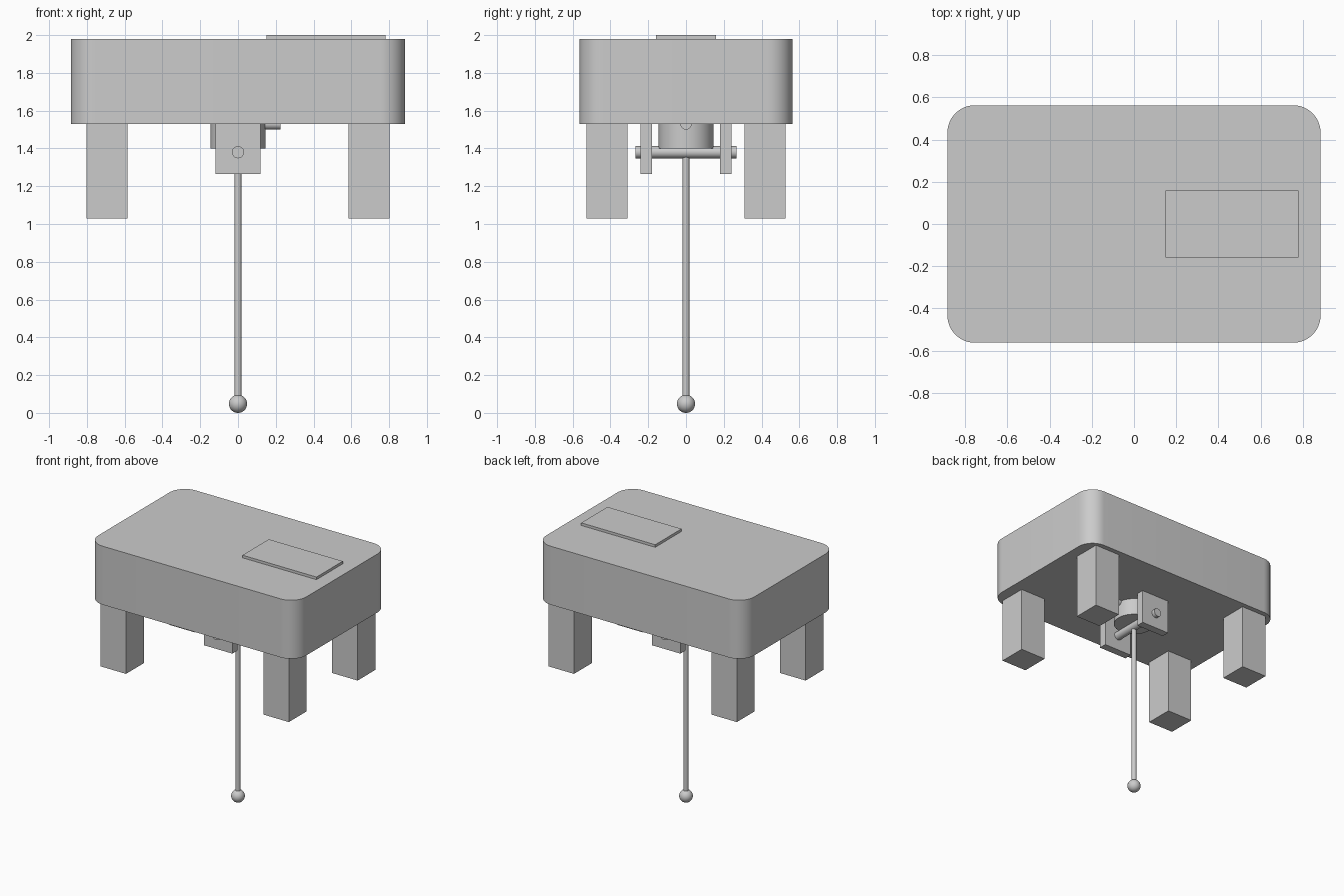
import bpy, math
from mathutils import Vector

if "Cube" in bpy.data.objects:
    bpy.data.objects.remove(bpy.data.objects["Cube"])

grey = bpy.data.materials.new("light grey")
grey.diffuse_color = (0.6, 0.6, 0.6, 1)
grey.use_nodes = True
grey.node_tree.nodes["Principled BSDF"].inputs["Base Color"].default_value = grey.diffuse_color


def finish(name, smooth=False):
    ob = bpy.context.object
    ob.name = name
    ob.data.materials.append(grey)
    if smooth:
        bpy.ops.object.shade_smooth_by_angle(angle=math.radians(35))
    return ob


def box(name, lo, hi):
    lo, hi = Vector(lo), Vector(hi)
    bpy.ops.mesh.primitive_cube_add(size=1, location=(lo + hi) / 2)
    bpy.context.object.scale = hi - lo
    bpy.ops.object.transform_apply(location=False, rotation=False, scale=True)
    return finish(name)


def rod(name, a, b, radius, sides=48):
    a, b = Vector(a), Vector(b)
    turn = (b - a).to_track_quat('Z', 'Y').to_euler()
    bpy.ops.mesh.primitive_cylinder_add(vertices=sides, radius=radius, depth=(b - a).length,
                                        location=(a + b) / 2, rotation=turn)
    return finish(name, True)


# Housing: box with rounded vertical corners
housing = box("housing", (-0.885, -0.563, 1.53), (0.885, 0.563, 1.98))
weights = housing.data.attributes.new("bevel_weight_edge", 'FLOAT', 'EDGE')
for e in housing.data.edges:
    p, q = (housing.data.vertices[i].co for i in e.vertices)
    weights.data[e.index].value = 1.0 if abs(p.z - q.z) > 0.1 else 0.0
bevel = housing.modifiers.new("round corners", 'BEVEL')
bevel.limit_method = 'WEIGHT'
bevel.width = 0.13
bevel.segments = 12
bpy.ops.object.modifier_apply(modifier=bevel.name)
bpy.ops.object.shade_smooth_by_angle(angle=math.radians(35))

# Raised plate on the lid
box("top_plate", (0.15, -0.16, 1.98), (0.78, 0.16, 2.0))

# Four square legs
for sx in (-1, 1):
    for sy in (-1, 1):
        x, y = sx * 0.693, sy * 0.418
        box("leg", (x - 0.108, y - 0.108, 1.03), (x + 0.108, y + 0.108, 1.53))

# Pair of pivot brackets
for y in (-0.21, 0.21):
    box("pivot_bracket", (-0.12, y - 0.03, 1.265), (0.12, y + 0.03, 1.53))

# Drive drum with its side shaft
rod("drive_drum", (0, 0, 1.40), (0, 0, 1.53), 0.145, 64)
rod("side_shaft", (0, 0, 1.53), (0.225, 0, 1.53), 0.03)

# Pivot axle and hanging pendulum
rod("pivot_axle", (0, -0.268, 1.38), (0, 0.268, 1.38), 0.032)
rod("pendulum_rod", (0, 0, 0.05), (0, 0, 1.38), 0.018, 32)
bpy.ops.mesh.primitive_uv_sphere_add(segments=32, ring_count=20, radius=0.048, location=(0, 0, 0.048))
finish("pendulum_bob", True)
